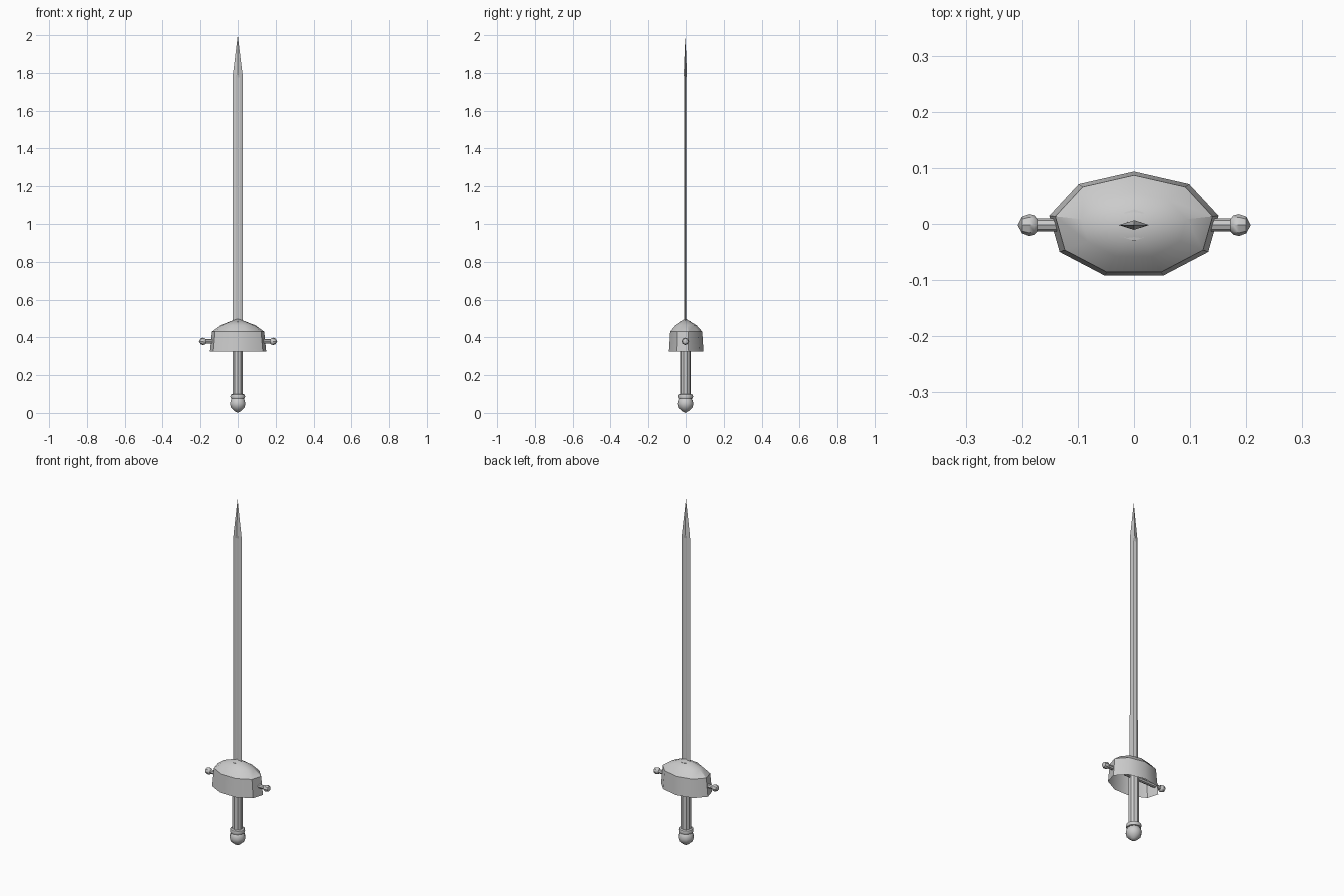
import bpy, bmesh
from math import cos, sin, pi, radians

if "Cube" in bpy.data.objects:
    bpy.data.objects.remove(bpy.data.objects["Cube"])

CY = -0.002  # depth of the sword's axis


def finish(name, bm, angle=35):
    bmesh.ops.remove_doubles(bm, verts=bm.verts, dist=1e-5)
    bmesh.ops.recalc_face_normals(bm, faces=bm.faces)
    me = bpy.data.meshes.new(name)
    bm.to_mesh(me)
    bm.free()
    ob = bpy.data.objects.new(name, me)
    bpy.context.collection.objects.link(ob)
    bpy.ops.object.select_all(action='DESELECT')
    bpy.context.view_layer.objects.active = ob
    ob.select_set(True)
    bpy.ops.object.shade_smooth_by_angle(angle=radians(angle))
    return ob


def skin(bm, rings):
    """Join consecutive closed rings of points with quads."""
    rows = [[bm.verts.new(p) for p in ring] for ring in rings]
    for a, b in zip(rows, rows[1:]):
        n = len(a)
        for i in range(n):
            j = (i + 1) % n
            bm.faces.new((a[i], a[j], b[j], b[i]))


def lathe(name, profile, sides, sx=1, sy=1, start=pi / 2, angle=35):
    """Turn (radius, z) pairs around the vertical axis."""
    bm = bmesh.new()
    skin(bm, [[(r * sx * cos(start + 2 * pi * i / sides),
                r * sy * sin(start + 2 * pi * i / sides), z)
               for i in range(sides)] for r, z in profile])
    ob = finish(name, bm, angle)
    ob.location.y = CY
    return ob


# Grip
lathe("grip", [(0.0, 0.07), (0.028, 0.07), (0.028, 0.485), (0.0, 0.49)], 10)

# Pommel: ball with a collar above it
lathe("pommel", [(0.0, 0.0), (0.018, 0.01), (0.037, 0.027), (0.043, 0.049),
                 (0.037, 0.07), (0.028, 0.08)], 10)
lathe("pommel_collar", [(0.028, 0.075), (0.038, 0.077), (0.041, 0.087),
                        (0.038, 0.097), (0.028, 0.1)], 10)

# Hollow nine-sided cup guard, open below
lathe("cup_guard", [(1.0, 0.325), (0.93, 0.43), (0.62, 0.464), (0.0, 0.5)],
      9, 0.1527, 0.0957)

# Crossbar arms with knobs, lathed along z and laid along x
for side, label in ((1, "right"), (-1, "left")):
    arm = lathe("crossbar_" + label,
                [(0.0, 0.0), (0.0115, 0.0), (0.0115, 0.172), (0.017, 0.177),
                 (0.0195, 0.187), (0.015, 0.2), (0.0, 0.208)], 8)
    arm.rotation_euler = (0, side * pi / 2, 0)
    arm.location.z = 0.379

# Blade: diamond section with a fuller on both faces, then a tapered tip


def section(z, w, shoulder, mid, edge):
    return [(w, 0, z), (shoulder, edge, z), (0, mid, z), (-shoulder, edge, z),
            (-w, 0, z), (-shoulder, -edge, z), (0, -mid, z), (shoulder, -edge, z)]


bm = bmesh.new()
skin(bm, [section(0.45, 0.027, 0.010, 0.003, 0.0055),
          section(1.775, 0.026, 0.010, 0.003, 0.0055),
          section(1.79, 0.0255, 0.010, 0.0085, 0.0052),
          section(2.0, 0, 0, 0, 0)])
blade = finish("blade", bm, 10)
blade.location.y = CY
